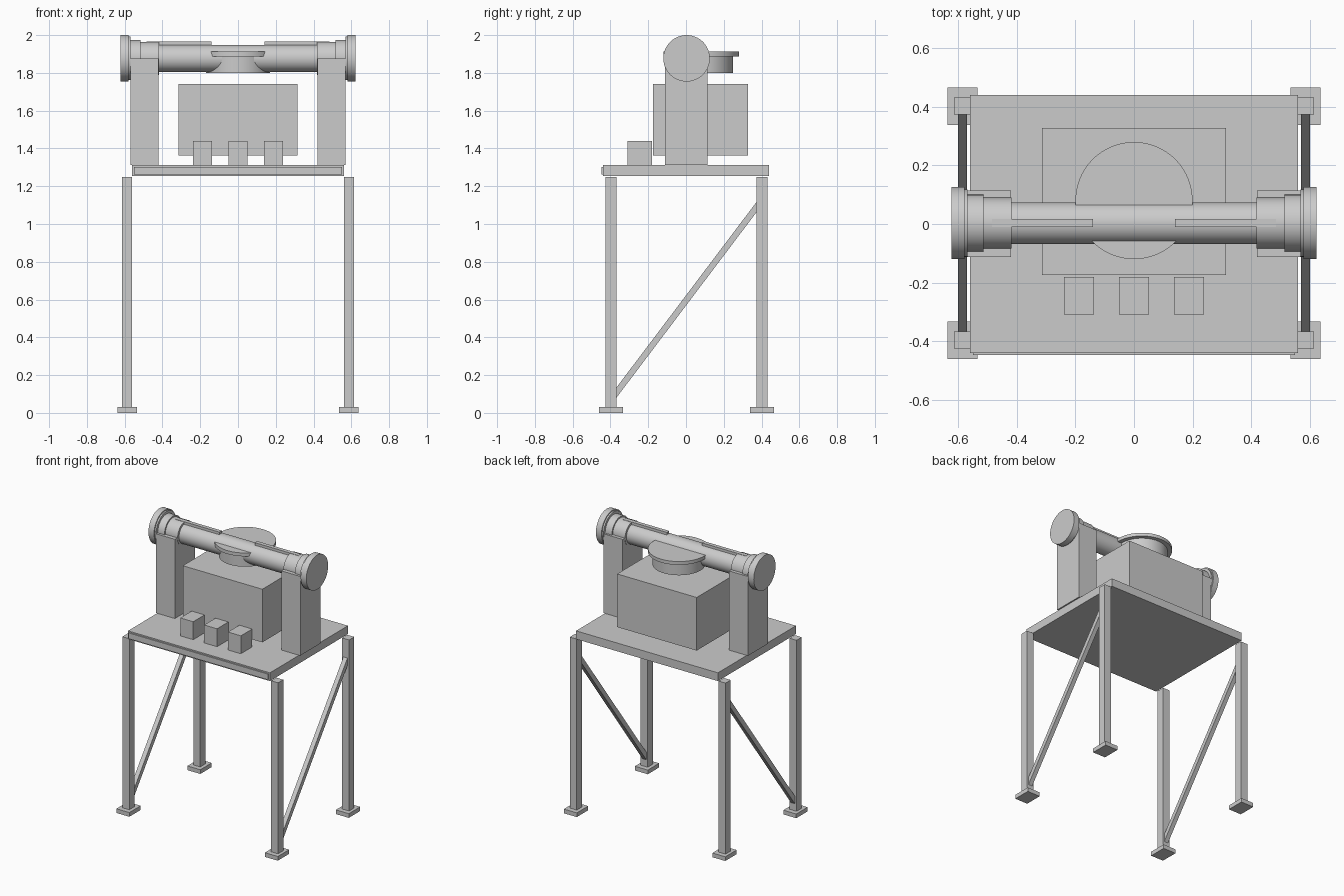
import bpy
import math
from mathutils import Vector

cube = bpy.data.objects.get("Cube")
if cube:
    bpy.data.objects.remove(cube, do_unlink=True)

grey = bpy.data.materials.new("plain_grey")
grey.use_nodes = True
tone = (0.6, 0.6, 0.6, 1)
grey.diffuse_color = tone
grey.node_tree.nodes["Principled BSDF"].inputs["Base Color"].default_value = tone


def box(name, low, high):
    """Axis-aligned block between two corners."""
    low, high = Vector(low), Vector(high)
    bpy.ops.mesh.primitive_cube_add(size=1, location=(low + high) / 2)
    ob = bpy.context.object
    ob.name = name
    ob.scale = high - low
    bpy.ops.object.transform_apply(location=False, rotation=False, scale=True)
    ob.data.materials.append(grey)
    return ob


def cylinder(name, radius, start, end, sides=64):
    """Smooth cylinder between two points."""
    start, end = Vector(start), Vector(end)
    axis = end - start
    bpy.ops.mesh.primitive_cylinder_add(
        vertices=sides, radius=radius, depth=axis.length,
        location=(start + end) / 2,
        rotation=axis.to_track_quat('Z', 'Y').to_euler())
    ob = bpy.context.object
    ob.name = name
    ob.data.materials.append(grey)
    bpy.ops.object.shade_smooth_by_angle(angle=math.radians(30))
    return ob


def side_box(name, s, x0, x1, y0, y1, z0, z1):
    """Block given by its outward distances on side s."""
    xa, xb = sorted((s * x0, s * x1))
    return box(name, (xa, y0, z0), (xb, y1, z1))


# Table top with a thin front apron
box("table_top", (-0.56, -0.44, 1.253), (0.56, 0.44, 1.312))
box("front_apron", (-0.55, -0.448, 1.262), (0.55, -0.43, 1.303))

AXIS_Y, AXIS_Z = 0.003, 1.877
for s, side in ((1, "left"), (-1, "right")):
    # Legs and feet
    for y, end in ((-0.397, "front"), (0.403, "back")):
        side_box(f"{end}_{side}_leg", s, 0.56, 0.615, y - 0.029, y + 0.029, 0.0, 1.25)
        side_box(f"{end}_{side}_foot", s, 0.535, 0.637, y - 0.064, y + 0.064, 0.0, 0.03)

    # Diagonal brace, a sheared bar from front foot to back top
    brace = side_box(f"{side}_brace", s, 0.57, 0.602, -0.37, 0.376, 0.078, 0.132)
    for v in brace.data.vertices:
        if v.co.y > 0:
            v.co.z += 0.988

    # Upright post
    side_box(f"{side}_post", s, 0.42, 0.57, -0.112, 0.114, 1.312, AXIS_Z)

    # Stepped collars and end cap
    for part, r, x0, x1 in (("inner_collar", 0.087, 0.418, 0.518),
                            ("outer_collar", 0.097, 0.515, 0.572),
                            ("cap_rim", 0.115, 0.568, 0.582),
                            ("end_cap", 0.123, 0.579, 0.623)):
        cylinder(f"{side}_{part}", r, (s * x0, AXIS_Y, AXIS_Z), (s * x1, AXIS_Y, AXIS_Z))

    # Raised rib along the top of the tube
    side_box(f"{side}_tube_rib", s, 0.14, 0.485, AXIS_Y - 0.014, AXIS_Y + 0.014, 1.93, 1.965)

# Cross tube
cylinder("cross_tube", 0.071, (-0.43, AXIS_Y, AXIS_Z), (0.43, AXIS_Y, AXIS_Z))

# Round platform and its neck
cylinder("platform_neck", 0.17, (0, 0.08, 1.80), (0, 0.08, 1.89), 96)
cylinder("platform_disc", 0.2, (0, 0.08, 1.888), (0, 0.08, 1.912), 96)

# Main housing, raised above the table
box("housing", (-0.314, -0.174, 1.362), (0.314, 0.328, 1.741))

# Three small blocks in front of the housing
for i, name in ((-1, "right"), (0, "middle"), (1, "left")):
    x = i * 0.188
    box(f"{name}_small_block", (x - 0.051, -0.309, 1.31), (x + 0.051, -0.181, 1.44))
